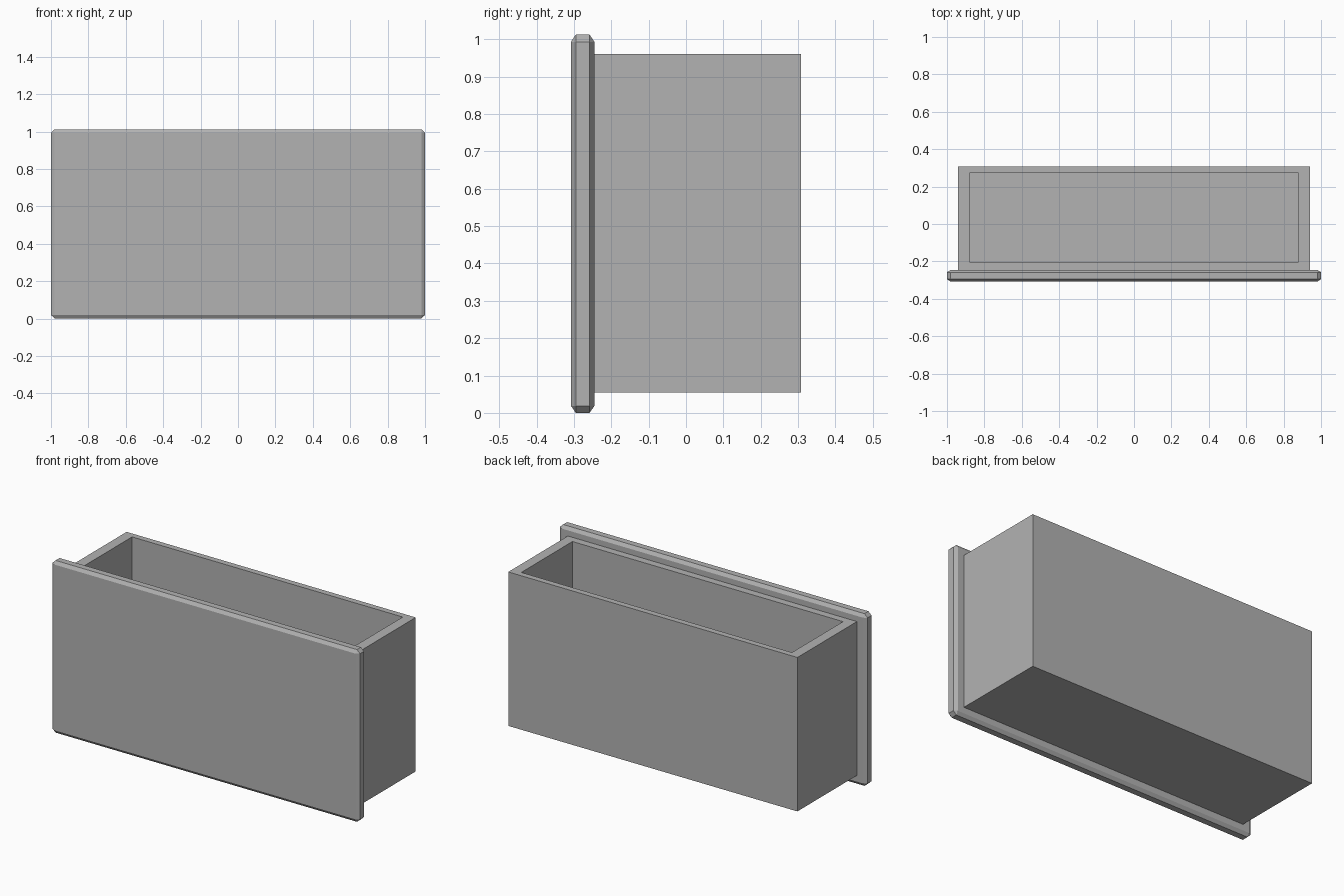
import bpy
import bmesh
from mathutils import Vector

default = bpy.data.objects.get("Cube")
if default:
    bpy.data.objects.remove(default, do_unlink=True)

grey = bpy.data.materials.new("plain grey")
grey.use_nodes = True
colour = (0.45, 0.45, 0.45, 1)
grey.diffuse_color = colour
grey.node_tree.nodes["Principled BSDF"].inputs["Base Color"].default_value = colour


def add_object(name, bm):
    bmesh.ops.recalc_face_normals(bm, faces=bm.faces)
    mesh = bpy.data.meshes.new(name)
    bm.to_mesh(mesh)
    bm.free()
    mesh.materials.append(grey)
    obj = bpy.data.objects.new(name, mesh)
    bpy.context.collection.objects.link(obj)
    return obj


def block(low, high):
    low, high = Vector(low), Vector(high)
    bm = bmesh.new()
    bmesh.ops.create_cube(bm, size=1)
    bmesh.ops.scale(bm, vec=high - low, verts=bm.verts)
    bmesh.ops.translate(bm, vec=(low + high) / 2, verts=bm.verts)
    return bm


# Front panel: chamfered on every edge, with a different width along each axis
chamfer = Vector((0.02, 0.013, 0.019))
size = Vector((2, 0.063, 1.012))
bm = block([-s / c / 2 for s, c in zip(size, chamfer)],
           [s / c / 2 for s, c in zip(size, chamfer)])
bmesh.ops.bevel(bm, geom=bm.edges[:], offset=1, segments=1, affect='EDGES')
bmesh.ops.scale(bm, vec=chamfer, verts=bm.verts)
bmesh.ops.translate(bm, vec=(0, -0.2765, size.z / 2), verts=bm.verts)
add_object("front_panel", bm)

# Drawer box: open at the top, with the rim and cavity cut from its top face
bm = block((-0.94, -0.25, 0.055), (0.94, 0.308, 0.96))
top = max(bm.faces, key=lambda f: f.calc_center_median().z)
bmesh.ops.inset_region(bm, faces=[top], thickness=0.04, use_even_offset=True)
for v in top.verts:
    v.co.x = 0.88 if v.co.x > 0 else -0.88
    v.co.y = 0.273 if v.co.y > 0 else -0.202
floor = bmesh.ops.extrude_discrete_faces(bm, faces=[top])["faces"][0]
for v in floor.verts:
    v.co.z = 0.11
add_object("drawer_box", bm)
